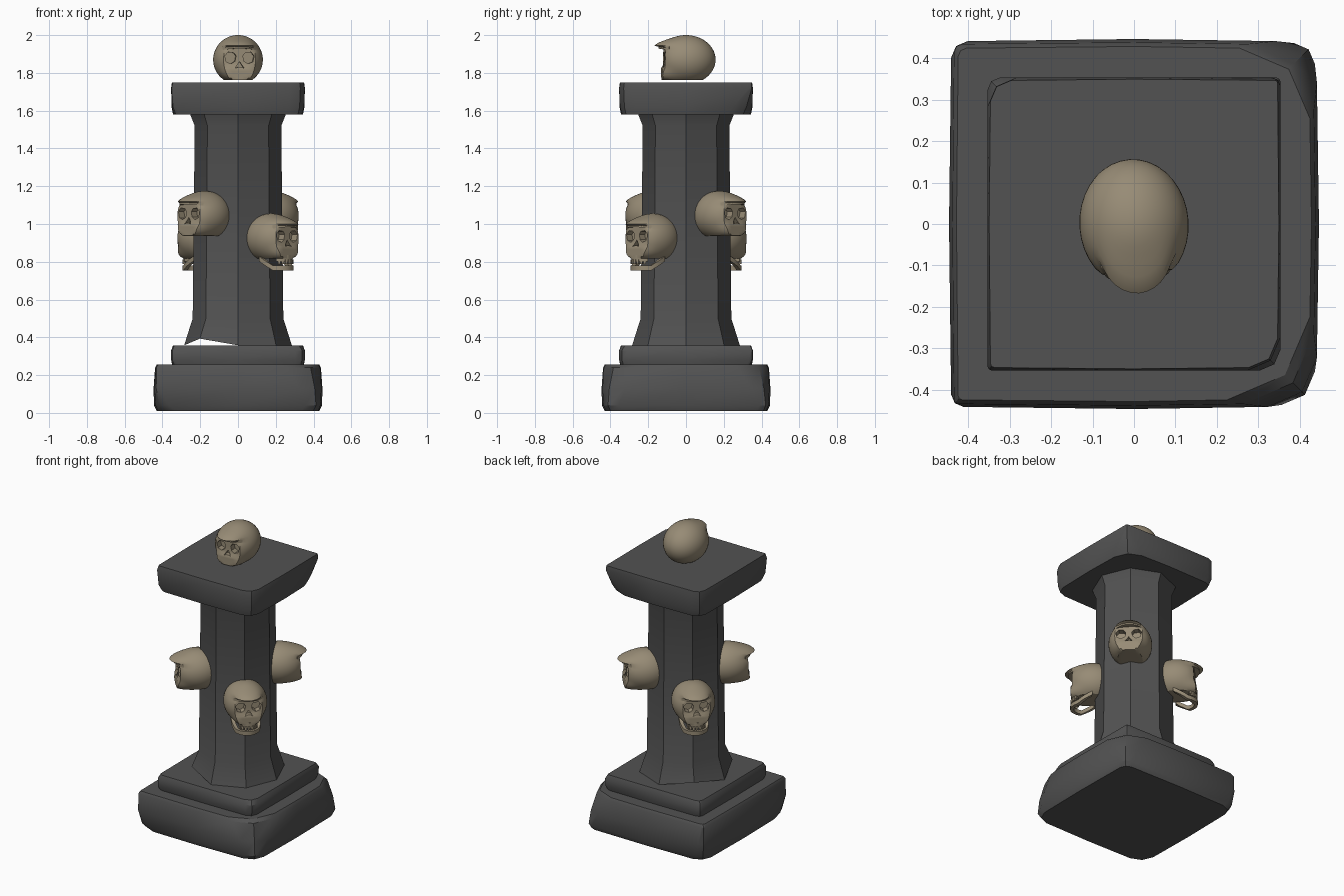
import bpy, bmesh, math
from mathutils import Matrix, Vector

if "Cube" in bpy.data.objects:
    bpy.data.objects.remove(bpy.data.objects["Cube"])

def material(name, rgb):
    m = bpy.data.materials.new(name)
    m.diffuse_color = (*rgb, 1)
    m.use_nodes = True
    m.node_tree.nodes["Principled BSDF"].inputs["Base Color"].default_value = m.diffuse_color
    return m

STONE = material("dark stone", (0.085, 0.085, 0.085))
BONE = material("old bone", (0.31, 0.26, 0.18))

def add(name, bm, mat, matrix=None):
    bmesh.ops.recalc_face_normals(bm, faces=bm.faces)
    me = bpy.data.meshes.new(name)
    bm.to_mesh(me)
    bm.free()
    me.materials.append(mat)
    ob = bpy.data.objects.new(name, me)
    bpy.context.collection.objects.link(ob)
    if matrix:
        ob.matrix_world = matrix
    return ob

def loft(name, rings, mat):
    """Skin closed rings of equal length and cap both ends."""
    bm = bmesh.new()
    vs = [[bm.verts.new(p) for p in r] for r in rings]
    n = len(vs[0])
    for a, b in zip(vs, vs[1:]):
        for i in range(n):
            bm.faces.new((a[i], a[(i + 1) % n], b[(i + 1) % n], b[i]))
    bm.faces.new(vs[0])
    bm.faces.new(vs[-1])
    return add(name, bm, mat)

CORNERS = [(-1, -1), (1, -1), (1, 1), (-1, 1)]   # FL, FR, BR, BL

def slab(name, levels):
    """Worn square slab; each level is (z, half width, chip at each corner, bulge)."""
    rings = []
    for z, h, chips, bulge in levels:
        ring = []
        for i, ((sx, sy), c) in enumerate(zip(CORNERS, chips)):
            c = max(c, 0.006)
            p = Vector((sx * h, sy * h, z))
            side_y = p - Vector((0, sy * c, 0))
            side_x = p - Vector((sx * c, 0, 0))
            mid = p - Vector((sx * c * 0.3, sy * c * 0.3, 0))
            ring += [side_y, mid, side_x] if i % 2 == 0 else [side_x, mid, side_y]
            nx, ny = [(0, -1), (1, 0), (0, 1), (-1, 0)][i]
            ring.append(Vector((nx * (h + bulge), ny * (h + bulge), z)))
        rings.append(ring)
    return loft(name, rings, STONE)

# Stepped base and capital
slab("base_slab", [
    (0.01, 0.425, (0.10, 0.09, 0.05, 0.08), 0.005),
    (0.04, 0.437, (0.07, 0.08, 0.05, 0.06), 0.008),
    (0.13, 0.442, (0.03, 0.12, 0.10, 0.04), 0.005),
    (0.24, 0.435, (0.01, 0.17, 0.16, 0.02), 0.004),
    (0.257, 0.425, (0.01, 0.20, 0.17, 0.02), 0.004)])
slab("step_slab", [
    (0.25, 0.345, (0.03, 0.05, 0.03, 0.03), 0.003),
    (0.28, 0.354, (0.02, 0.05, 0.02, 0.03), 0.0),
    (0.33, 0.354, (0.02, 0.05, 0.01, 0.03), 0.0),
    (0.357, 0.342, (0.02, 0.06, 0.01, 0.03), 0.002)])
slab("capital_slab", [
    (1.58, 0.338, (0.03, 0.07, 0.12, 0.06), 0.006),
    (1.62, 0.350, (0.02, 0.08, 0.10, 0.06), 0.002),
    (1.72, 0.354, (0.01, 0.08, 0.02, 0.07), 0.0),
    (1.75, 0.347, (0.01, 0.07, 0.0, 0.05), 0.003)])

# Octagonal shaft, flared at both ends, with lifted chips at the foot
rings = []
for z, r in [(0.358, 0.285), (0.50, 0.24), (1.52, 0.229), (1.585, 0.255)]:
    ring = []
    for k in range(8):
        a = k * math.pi / 4
        lift = 0.035 if z < 0.4 and k in (3, 5) else 0
        ring.append((r * math.cos(a), r * math.sin(a), z + lift))
    rings.append(ring)
loft("shaft", rings, STONE)

def ramp(a, b, t):
    t = min(1, max(0, (t - a) / (b - a)))
    return t * t * (3 - 2 * t)

# Cranium: egg-shaped dome, jutting brow, flattened face and base
bm = bmesh.new()
bmesh.ops.create_uvsphere(bm, u_segments=36, v_segments=26, radius=1)
for v in bm.verts:
    x, y, z = v.co.x * 0.132, v.co.y * 0.157, v.co.z * 0.13
    if y < 0:
        centre = 1 - ramp(0.06, 0.12, abs(x))
        if z > 0.062:
            y *= 1 + 0.30 * centre * (1 - ramp(0.085, 0.125, z))
        else:
            y = max(y, -0.116 - 0.012 * ramp(0.0, 0.1, -z))
            if z < -0.03:
                y = min(y, y * (1 + 0.6 * centre * ramp(0.03, 0.11, -z)))
                y = max(y, -0.128)
    z = max(z, -0.108)
    v.co = (x, y, z)
cranium = add("skull_cranium", bm, BONE)

# Cutters for eye sockets and nose opening
def cut(ob, cutter):
    mod = ob.modifiers.new("cut", 'BOOLEAN')
    mod.operation = 'DIFFERENCE'
    mod.solver = 'EXACT'
    mod.object = cutter
    me = bpy.data.meshes.new_from_object(ob.evaluated_get(bpy.context.evaluated_depsgraph_get()))
    ob.modifiers.clear()
    ob.data = me
    bpy.data.objects.remove(cutter)

def prism(points, y0, y1):
    """Opening outline in x and z, extruded along y."""
    return loft("cutter", [[(x, y, z) for x, z in points] for y in (y0, y1)], BONE)

for s in (-1, 1):
    eye = [(s * 0.018, 0.02), (s * 0.03, 0.036), (s * 0.06, 0.04), (s * 0.078, 0.02),
           (s * 0.07, -0.012), (s * 0.045, -0.022), (s * 0.024, -0.008)]
    cut(cranium, prism(eye, -0.3, -0.075))
cut(cranium, prism([(0, -0.01), (0.024, -0.045), (0.008, -0.04), (-0.008, -0.04), (-0.024, -0.045)], -0.3, -0.09))

def arc_strip(name, half_angle, rx, ry, y_off, z_fn, height, depth, steps=14):
    """Curved bar around the front of the skull."""
    rings = []
    for i in range(steps + 1):
        t = -1 + 2 * i / steps
        a = t * half_angle
        z = z_fn(t)
        rings.append([((rx - d) * math.sin(a), y_off - (ry - d) * math.cos(a), z + h)
                      for d, h in ((0, -height / 2), (0, height / 2), (depth, height / 2), (depth, -height / 2))])
    return loft(name, rings, BONE)

# Brow ridge, upper jaw and hanging lower jaw
brow = arc_strip("skull_brow", 0.85, 0.118, 0.146, 0.0, lambda t: 0.068 - 0.008 * t * t, 0.018, 0.035)
upper = arc_strip("skull_upper_jaw", 1.2, 0.062, 0.062, -0.068, lambda t: -0.106, 0.034, 0.025)
jaw = arc_strip("skull_lower_jaw", 1.75, 0.09, 0.12, -0.015,
                lambda t: -0.158 + 0.05 * max(0, abs(t) - 0.55) / 0.45, 0.026, 0.022, 18)

# Teeth as a row of small blocks
bm = bmesh.new()
for i in range(-3, 4):
    a = i * 0.3
    m = (Matrix.Translation((0.062 * math.sin(a), -0.068 - 0.06 * math.cos(a), -0.125))
         @ Matrix.Rotation(a, 4, 'Z') @ Matrix.Diagonal((0.014, 0.012, 0.022, 1)))
    bmesh.ops.create_cube(bm, size=1, matrix=m)
teeth = add("skull_teeth", bm, BONE)

# Place skulls: one on top, four on the diagonal faces of the shaft
D = 0.178
PLACES = [("top", (0, 0, 1.87), 4, False), ("front_left", (-D, -D, 1.045), -45, False),
          ("front_right", (D, -D, 0.925), 45, True), ("back_right", (D, D, 1.045), 135, False),
          ("back_left", (-D, D, 0.925), -135, True)]
for place, loc, ang, has_jaw in PLACES:
    mat = Matrix.Translation(loc) @ Matrix.Rotation(math.radians(ang), 4, 'Z')
    for part in [cranium, brow] + ([upper, teeth, jaw] if has_jaw else []):
        ob = bpy.data.objects.new(place + "_" + part.name, part.data)
        bpy.context.collection.objects.link(ob)
        ob.matrix_world = mat
for part in (cranium, brow, upper, teeth, jaw):
    bpy.data.objects.remove(part)

# Smooth curved surfaces, keep edges sharp
for ob in bpy.context.scene.objects:
    ob.select_set(True)
    bpy.context.view_layer.objects.active = ob
bpy.ops.object.shade_smooth_by_angle(angle=math.radians(32))
